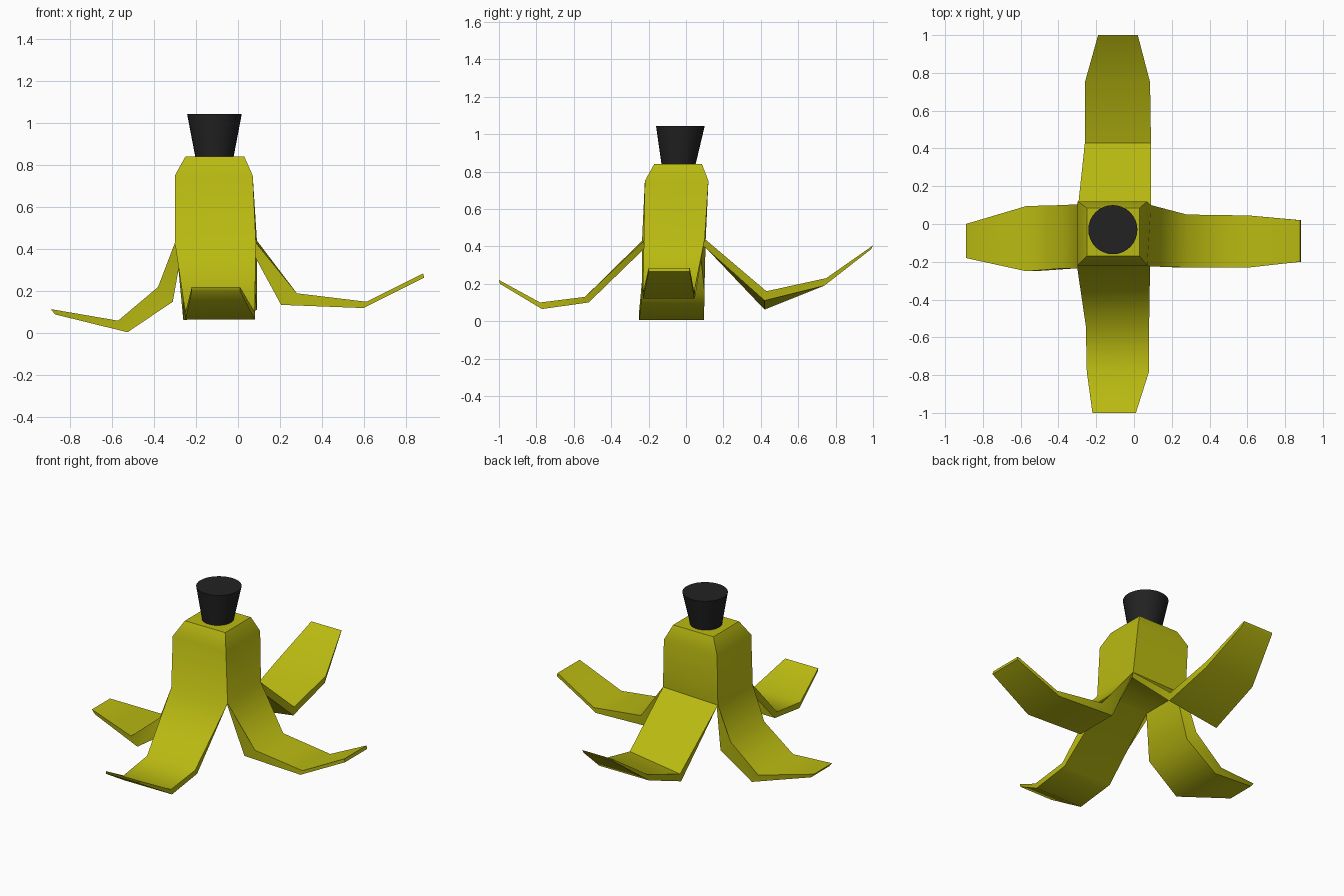
import bpy, bmesh, math
from mathutils import Matrix

cube = bpy.data.objects.get("Cube")
if cube:
    bpy.data.objects.remove(cube)


def material(name, rgb):
    m = bpy.data.materials.new(name)
    m.use_nodes = True
    m.diffuse_color = (*rgb, 1)
    bsdf = m.node_tree.nodes["Principled BSDF"]
    bsdf.inputs["Base Color"].default_value = (*rgb, 1)
    bsdf.inputs["Roughness"].default_value = 0.8
    return m


def finish(bm, name, mat, angle):
    bmesh.ops.recalc_face_normals(bm, faces=bm.faces)
    mesh = bpy.data.meshes.new(name)
    bm.to_mesh(mesh)
    bm.free()
    mesh.materials.append(mat)
    ob = bpy.data.objects.new(name, mesh)
    bpy.context.collection.objects.link(ob)
    bpy.ops.object.select_all(action='DESELECT')
    ob.select_set(True)
    bpy.context.view_layer.objects.active = ob
    bpy.ops.object.shade_smooth_by_angle(angle=math.radians(angle))
    return ob


yellow = material("peel yellow", (0.49, 0.49, 0.006))
black = material("stem black", (0.016, 0.016, 0.016))

# Peel body: square rings from the cap to the split, corners run
# front right, front left, back left, back right
bm = bmesh.new()


def ring(points):
    return [bm.verts.new(p) for p in points]


def box_ring(x0, x1, y0, y1, z):
    return ring([(x0, y0, z), (x1, y0, z), (x1, y1, z), (x0, y1, z)])


cap = box_ring(-0.25, 0.03, -0.17, 0.085, 0.84)
shoulder = box_ring(-0.30, 0.07, -0.22, 0.12, 0.75)
split = ring([(-0.30, -0.235, 0.43), (0.085, -0.225, 0.43),
              (0.09, 0.10, 0.44), (-0.295, 0.105, 0.43)])
inner = ring([(-0.26, -0.20, 0.43), (0.05, -0.19, 0.42),
              (0.055, 0.05, 0.44), (-0.26, 0.07, 0.43)])
bm.faces.new(cap)
bm.faces.new(inner)
for upper, lower in ((cap, shoulder), (shoulder, split)):
    for i in range(4):
        j = (i + 1) % 4
        bm.faces.new((upper[i], upper[j], lower[j], lower[i]))

# Each flap: sections of (outer distance, outer z, inner distance, inner z,
# side at first corner, side at second corner, drop at second corner)
flaps = [
    ('y', [(-0.54, 0.13, -0.52, 0.10, -0.255, 0.08, 0),      # front
           (-0.78, 0.10, -0.77, 0.065, -0.25, 0.08, 0),
           (-1.00, 0.22, -0.995, 0.20, -0.22, 0.01, 0)]),
    ('x', [(0.28, 0.19, 0.205, 0.135, -0.23, 0.05, 0),       # left
           (0.61, 0.15, 0.595, 0.12, -0.23, 0.045, 0),
           (0.88, 0.285, 0.885, 0.265, -0.20, 0.02, 0)]),
    ('y', [(0.43, 0.16, 0.42, 0.11, 0.09, -0.26, 0.048),     # back
           (0.75, 0.23, 0.74, 0.19, 0.085, -0.26, 0),
           (1.00, 0.405, 0.99, 0.385, 0.02, -0.19, 0)]),
    ('x', [(-0.38, 0.22, -0.31, 0.15, 0.10, -0.235, 0),      # right
           (-0.57, 0.06, -0.525, 0.005, 0.095, -0.25, 0),
           (-0.89, 0.115, -0.87, 0.09, 0.0, -0.18, 0)]),
]
for i, (axis, sections) in enumerate(flaps):
    j = (i + 1) % 4
    last = [split[i], split[j], inner[j], inner[i]]
    for d, z, di, zi, a, b, drop in sections:
        pts = [(d, a, z), (d, b, z - drop), (di, b, zi - drop), (di, a, zi)]
        now = ring([(p, s, h) if axis == 'x' else (s, p, h) for p, s, h in pts])
        for k in range(4):
            m = (k + 1) % 4
            bm.faces.new((last[k], last[m], now[m], now[k]))
        last = now
    bm.faces.new(last)
finish(bm, "banana_peel", yellow, 50)

# Stem: flared cylinder, leaning very slightly
bm = bmesh.new()
bmesh.ops.create_cone(bm, cap_ends=True, segments=32, radius1=0.09, radius2=0.13,
                      depth=0.21, matrix=Matrix.Translation((-0.112, -0.03, 0.938)))
for v in bm.verts:
    if v.co.z < 0.9:
        v.co.y -= 0.01
finish(bm, "stem", black, 40)
